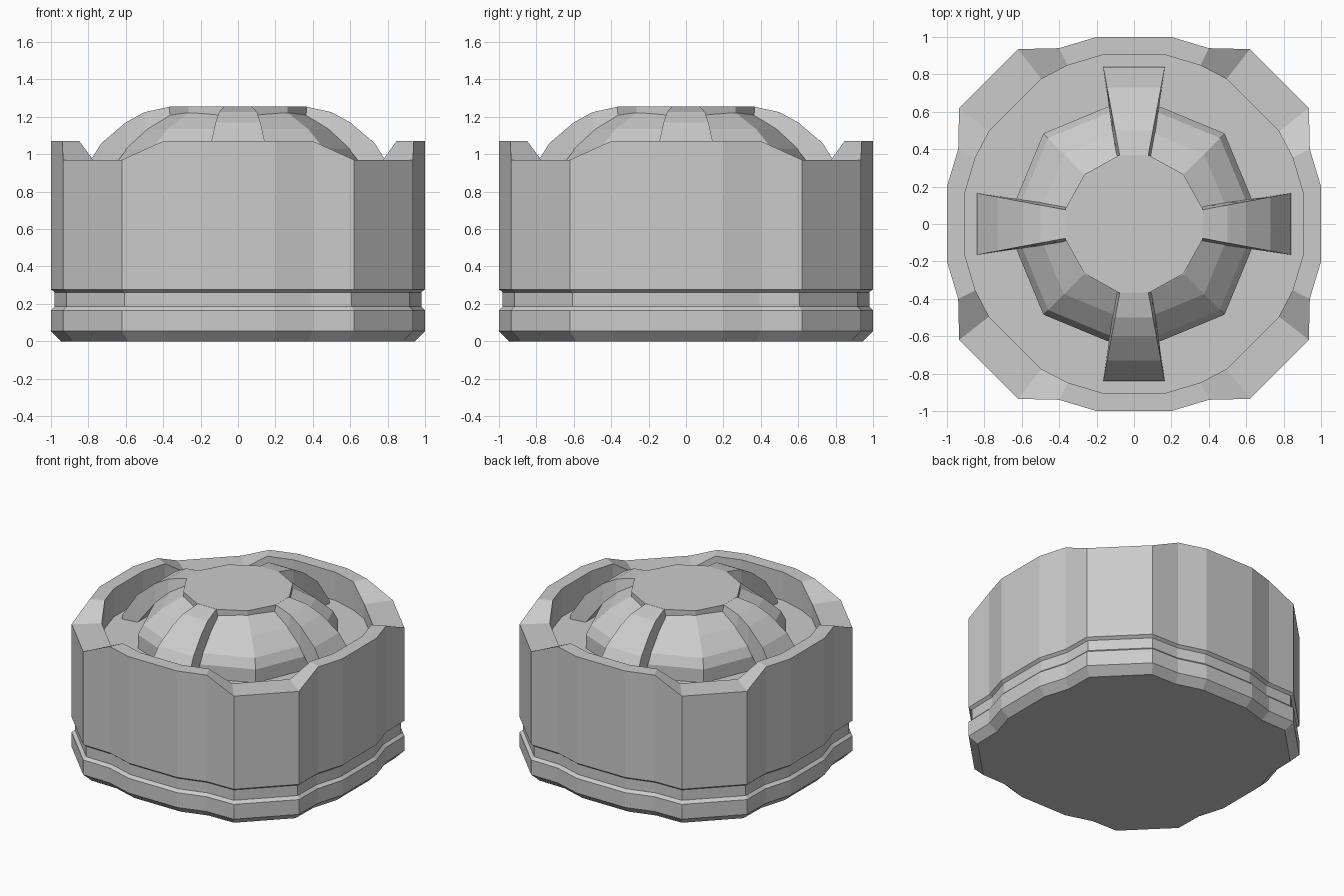
import bpy, math

if "Cube" in bpy.data.objects:
    bpy.data.objects.remove(bpy.data.objects["Cube"])


def make(name, verts, faces):
    mesh = bpy.data.meshes.new(name)
    mesh.from_pydata(verts, [], faces)
    mesh.validate()
    obj = bpy.data.objects.new(name, mesh)
    bpy.context.collection.objects.link(obj)
    return obj


def loft(name, rings):
    """Skin a stack of equal-length rings and cap both ends."""
    n = len(rings[0])
    verts = [p for r in rings for p in r]
    faces = [tuple(reversed(range(n)))]
    for k in range(len(rings) - 1):
        for i in range(n):
            j = (i + 1) % n
            faces.append((k*n + i, k*n + j, (k+1)*n + j, (k+1)*n + i))
    faces.append(tuple(range((len(rings)-1)*n, len(rings)*n)))
    return make(name, verts, faces)


def four_way(half):
    """Mirror an eighth across the diagonal, then turn it to all four quadrants."""
    quad = half + [(y, x) for x, y in reversed(half)]
    out = []
    for c, s in ((1, 0), (0, 1), (-1, 0), (0, -1)):
        out += [(x*c - y*s, x*s + y*c) for x, y in quad]
    return out


# Body: squarish shell with groove, notched rim and round recess
outer = four_way([(1.0, 0.2), (0.94, 0.4), (0.935, 0.62)])
inner = four_way([(0.903, 0.17), (0.848, 0.355), (0.775, 0.495)])
rim_z = [1.07, 1.07, 0.97, 0.97, 1.07, 1.07] * 4
FLOOR = 0.86
levels = [(0.945, 0), (1, 0.055), (1, 0.165), (0.98, 0.185), (0.98, 0.262), (1, 0.278)]
rings = [[(x*s, y*s, z) for x, y in outer] for s, z in levels]
rings.append([(x, y, z) for (x, y), z in zip(outer, rim_z)])
rings.append([(x, y, z) for (x, y), z in zip(inner, rim_z)])
rings.append([(x, y, FLOOR) for x, y in inner])
loft("body_shell", rings)

# Eight-sided dome
dome = [(0.685, FLOOR - 0.01), (0.685, 0.96), (0.65, 1.03), (0.53, 1.135), (0.38, 1.22)]
loft("dome", [[(r*math.cos(i*math.pi/4), r*math.sin(i*math.pi/4), z) for i in range(8)]
              for r, z in dome])

# Flat cap on the dome
cap = []
for c, s in ((1, 0), (0, 1), (-1, 0), (0, -1)):
    cap += [(x*c - y*s, x*s + y*c) for x, y in ((0.365, -0.085), (0.365, 0.085), (0.265, 0.265))]
loft("dome_cap", [[(x, y, z) for x, y in cap] for z in (1.2, 1.255)])

# Four flared ribs running down from the cap: radius, top z, underside z
rib = [(0.36, 1.255, 1.19), (0.5, 1.225, 1.12), (0.6, 1.17, 1.02),
       (0.73, 1.06, FLOOR - 0.01), (0.84, 0.885, FLOOR - 0.01)]
sections = []
for r, top, low in rib:
    w = 0.075 + (r - 0.36) * 0.09 / 0.48
    b = w + 0.02 * (0.84 - r) / 0.48
    sections.append([(r, -b, low), (r, b, low), (r, w, top), (r, -w, top)])
for i, side in enumerate(("right", "back", "left", "front")):
    loft("rib_" + side, sections).rotation_euler.z = i * math.pi / 2
